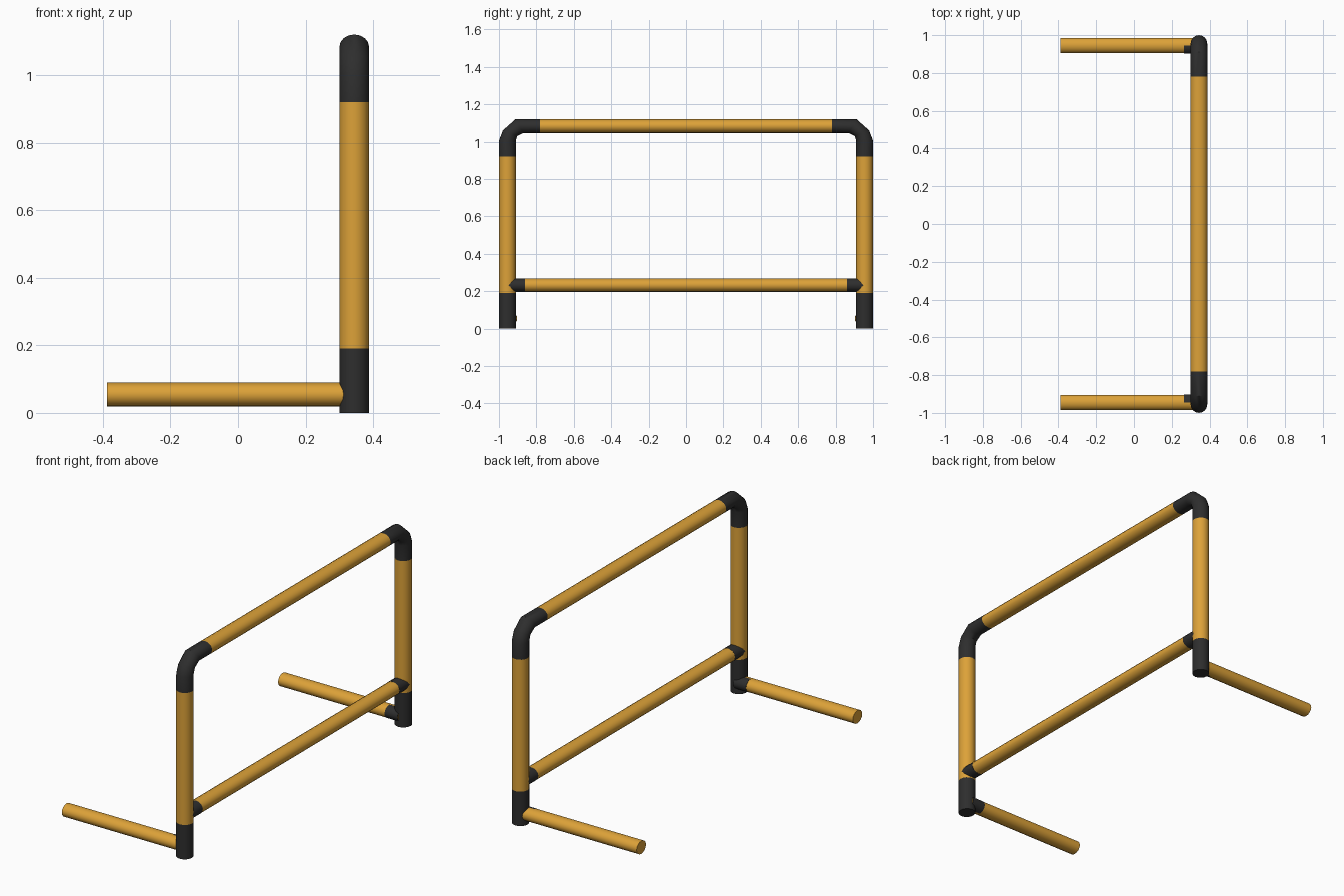
import bpy, bmesh, math
from mathutils import Vector

if "Cube" in bpy.data.objects:
    bpy.data.objects.remove(bpy.data.objects["Cube"])

SIDES = 16


def material(name, rgb):
    m = bpy.data.materials.new(name)
    m.diffuse_color = (*rgb, 1)
    m.use_nodes = True
    m.node_tree.nodes["Principled BSDF"].inputs["Base Color"].default_value = m.diffuse_color
    return m


YELLOW = material("amber tube", (0.72, 0.36, 0.04))
BLACK = material("black joint", (0.027, 0.027, 0.027))


def tube(name, rings, mat):
    """Skin capped elliptical rings, each given as (centre, half axis, half axis)."""
    bm = bmesh.new()
    loops = []
    for c, u, v in rings:
        c, u, v = Vector(c), Vector(u), Vector(v)
        loops.append([bm.verts.new(c + u * math.cos(a) + v * math.sin(a))
                      for a in (2 * math.pi * i / SIDES for i in range(SIDES))])
    for a, b in zip(loops, loops[1:]):
        for i in range(SIDES):
            j = (i + 1) % SIDES
            bm.faces.new((a[i], a[j], b[j], b[i]))
    bm.faces.new(loops[0])
    bm.faces.new(loops[-1])
    bmesh.ops.recalc_face_normals(bm, faces=bm.faces)
    mesh = bpy.data.meshes.new(name)
    bm.to_mesh(mesh)
    bm.free()
    mesh.materials.append(mat)
    ob = bpy.data.objects.new(name, mesh)
    bpy.context.collection.objects.link(ob)
    bpy.ops.object.select_all(action='DESELECT')
    ob.select_set(True)
    bpy.context.view_layer.objects.active = ob
    bpy.ops.object.shade_smooth_by_angle(angle=math.radians(40))


def straight(name, p, q, u, v, mat):
    tube(name, [(p, u, v), (q, u, v)], mat)


PX, PY = 0.344, 0.955      # post position
RX, RY = 0.044, 0.045      # post radii
TOP_Z, LOW_Z, LEG_Z = 1.083, 0.232, 0.054

# Cross bars
straight("top_bar", (PX, -0.78, TOP_Z), (PX, 0.78, TOP_Z),
         (RX, 0, 0), (0, 0, 0.037), YELLOW)
straight("lower_bar", (PX, -0.86, LOW_Z), (PX, 0.86, LOW_Z),
         (0.042, 0, 0), (0, 0, 0.036), YELLOW)

# Elbow outline as (outer, inner) points in y, z
ELBOW = [((1.0, 0.92), (0.91, 0.92)), ((1.0, 1.005), (0.91, 1.005)),
         ((0.979, 1.06), (0.902, 1.031)), ((0.912, 1.12), (0.87, 1.046)),
         ((0.78, 1.12), (0.78, 1.046))]

for s, side in ((-1, "front"), (1, "back")):
    # Upright post with black foot
    ax = ((RX, 0, 0), (0, RY, 0))
    straight(side + "_post", (PX, s * PY, 0.19), (PX, s * PY, 0.92), *ax, YELLOW)
    straight(side + "_foot_joint", (PX, s * PY, 0), (PX, s * PY, 0.19), *ax, BLACK)
    # Top elbow
    rings = []
    for (oy, oz), (iy, iz) in ELBOW:
        rings.append(((PX, s * (oy + iy) / 2, (oz + iz) / 2), (RX, 0, 0),
                      (0, s * (oy - iy) / 2, (oz - iz) / 2)))
    tube(side + "_elbow", rings, BLACK)
    # Socket of the lower bar
    straight(side + "_bar_socket", (PX, s * 0.86, LOW_Z), (PX, s * PY, LOW_Z),
             (0.043, 0, 0), (0, 0, 0.0365), BLACK)
    # Floor leg and its socket, set slightly inward
    la = ((0, 0.041, 0), (0, 0, 0.0357))
    straight(side + "_leg", (-0.388, s * 0.945, LEG_Z), (PX, s * 0.945, LEG_Z), *la, YELLOW)
    straight(side + "_leg_socket", (0.265, s * 0.943, LEG_Z), (PX, s * 0.943, LEG_Z), *la, BLACK)
